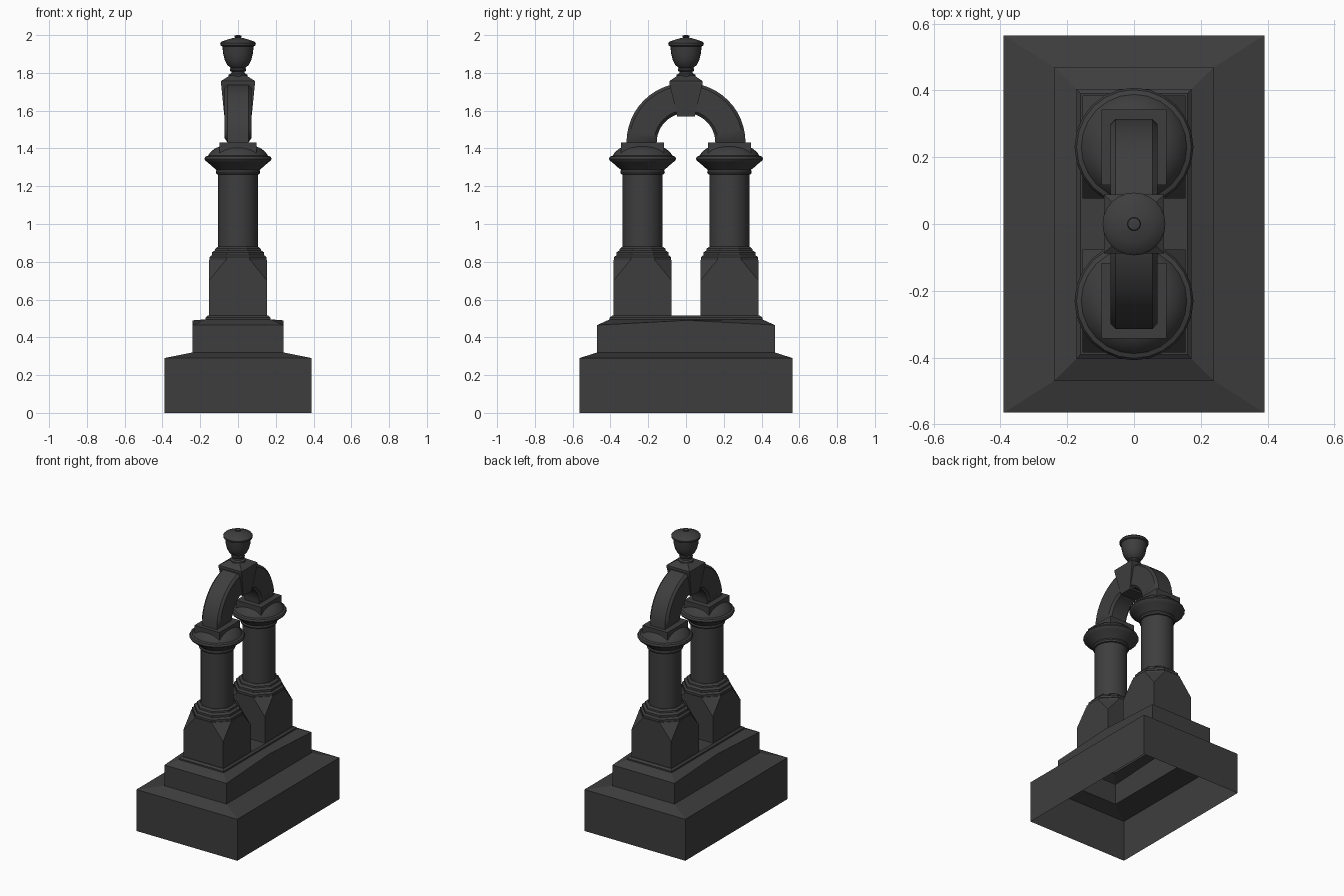
import bpy, bmesh
from math import cos, sin, pi, radians

cube = bpy.data.objects.get("Cube")
if cube:
    bpy.data.objects.remove(cube)

stone = bpy.data.materials.new("dark_stone")
stone.use_nodes = True
COLOR = (0.048, 0.048, 0.048, 1)
stone.diffuse_color = COLOR
stone.node_tree.nodes["Principled BSDF"].inputs["Base Color"].default_value = COLOR


def finish(name, bm, smooth=False):
    bmesh.ops.recalc_face_normals(bm, faces=bm.faces[:])
    mesh = bpy.data.meshes.new(name)
    bm.to_mesh(mesh)
    bm.free()
    mesh.materials.append(stone)
    ob = bpy.data.objects.new(name, mesh)
    bpy.context.collection.objects.link(ob)
    if smooth:
        bpy.ops.object.select_all(action='DESELECT')
        ob.select_set(True)
        bpy.context.view_layer.objects.active = ob
        bpy.ops.object.shade_smooth_by_angle(angle=radians(35))
    return ob


def loft(name, rings, bottom=False, top=True, smooth=False):
    """Skin a stack of equal-length point rings."""
    bm = bmesh.new()
    loops = [[bm.verts.new(p) for p in ring] for ring in rings]
    n = len(loops[0])
    for a, b in zip(loops, loops[1:]):
        for i in range(n):
            j = (i + 1) % n
            bm.faces.new((a[i], a[j], b[j], b[i]))
    if bottom:
        bm.faces.new(loops[0])
    if top:
        bm.faces.new(loops[-1])
    return finish(name, bm, smooth)


def rect(hx, hy, z, cy=0):
    return [(-hx, cy - hy, z), (hx, cy - hy, z), (hx, cy + hy, z), (-hx, cy + hy, z)]


def lathe(name, profile, sides, cy=0, flat=False):
    """Turn (radius, height) pairs; flat sets the radius to the face distance."""
    k = 1 / cos(pi / sides) if flat else 1
    off = pi / sides if flat else 0
    rings = [[(r * k * cos(2 * pi * i / sides + off),
               cy + r * k * sin(2 * pi * i / sides + off), z)
              for i in range(sides)] for r, z in profile]
    return loft(name, rings, True, True, not flat)


# Stepped base, open underneath
loft("base_block", [rect(0.39, 0.565, 0), rect(0.39, 0.565, 0.29),
                    rect(0.24, 0.47, 0.32)], top=False)


def step_ring(hx, hy, z, rise):
    return [(-hx, -hy, z), (hx, -hy, z), (hx, 0, z + rise),
            (hx, hy, z), (-hx, hy, z), (-hx, 0, z + rise)]


loft("upper_step", [step_ring(0.24, 0.47, 0.32, 0), step_ring(0.24, 0.47, 0.465, 0.025),
                    step_ring(0.172, 0.404, 0.495, 0)], top=False)
loft("plinth", [rect(0.172, 0.404, 0.493), rect(0.172, 0.404, 0.505),
                rect(0.16, 0.39, 0.515)])


# Square pedestal with corners cut away into an octagon
def pedestal(name, cy):
    h, o, low, mid, high = 0.154, 0.064, 0.513, 0.70, 0.81
    bm = bmesh.new()
    signs = [(-1, -1), (1, -1), (1, 1), (-1, 1)]
    foot = [bm.verts.new((sx * h, cy + sy * h, low)) for sx, sy in signs]
    corner = [bm.verts.new((sx * h, cy + sy * h, mid)) for sx, sy in signs]
    along_x = [bm.verts.new((sx * o, cy + sy * h, high)) for sx, sy in signs]
    along_y = [bm.verts.new((sx * h, cy + sy * o, high)) for sx, sy in signs]
    cap = []
    for i in range(4):
        j = (i + 1) % 4
        near, far = (along_x, along_y) if i % 2 == 0 else (along_y, along_x)
        bm.faces.new((foot[i], foot[j], corner[j], near[j], near[i], corner[i]))
        bm.faces.new((corner[j], far[j], near[j]))
        cap += [near[i], near[j]]
    bm.faces.new(cap)
    finish(name, bm)


BASE = [(0.150, 0.805), (0.150, 0.825), (0.138, 0.835), (0.138, 0.85),
        (0.122, 0.86), (0.120, 0.87), (0.106, 0.88)]
SHAFT = [(0.105, 0.86), (0.105, 1.262), (0.114, 1.264), (0.118, 1.275),
         (0.114, 1.286), (0.118, 1.29), (0.135, 1.303), (0.16, 1.326),
         (0.172, 1.334), (0.178, 1.345), (0.172, 1.357), (0.158, 1.362),
         (0.148, 1.378), (0.125, 1.398), (0.095, 1.412)]

for side, cy in (("front", -0.23), ("back", 0.23)):
    pedestal(side + "_pedestal", cy)
    lathe(side + "_column_base", BASE, 8, cy, flat=True)
    lathe(side + "_column", SHAFT, 24, cy)
    loft(side + "_abacus", [rect(0.097, 0.113, 1.36, cy), rect(0.097, 0.113, 1.432, cy)],
         bottom=True)

# Arch: chamfered section swept over a half circle
INNER, OUTER, HALF, CH = 0.155, 0.315, 0.071, 0.015
section = [(INNER, HALF - CH), (INNER + CH, HALF), (OUTER - CH, HALF), (OUTER, HALF - CH)]
section += [(r, -x) for r, x in reversed(section)]
STEPS = 24
arch_rings = []
for s in range(STEPS + 1):
    a = pi * s / STEPS
    squeeze = 0.79 if s in (0, STEPS) else 1
    arch_rings.append([(x if abs(x) < HALF else x * squeeze, r * cos(a), 1.432 + r * sin(a))
                       for r, x in section])
loft("arch", arch_rings, True, True, True)

# Keystone with hipped top
loft("keystone", [rect(0.072, 0.046, 1.568), rect(0.09, 0.088, 1.745),
                  rect(0.09, 0.088, 1.757), rect(0.045, 0.045, 1.785)], bottom=True)

# Urn with lid and knob
URN = [(0.052, 1.775), (0.05, 1.79), (0.037, 1.797), (0.034, 1.805), (0.043, 1.812),
       (0.043, 1.82), (0.038, 1.826), (0.057, 1.842), (0.07, 1.868), (0.078, 1.90),
       (0.083, 1.94), (0.092, 1.945), (0.094, 1.957), (0.088, 1.965), (0.055, 1.977),
       (0.025, 1.985), (0.012, 1.987), (0.02, 1.992), (0.018, 1.998), (0.008, 2.0)]
lathe("urn", URN, 24)
